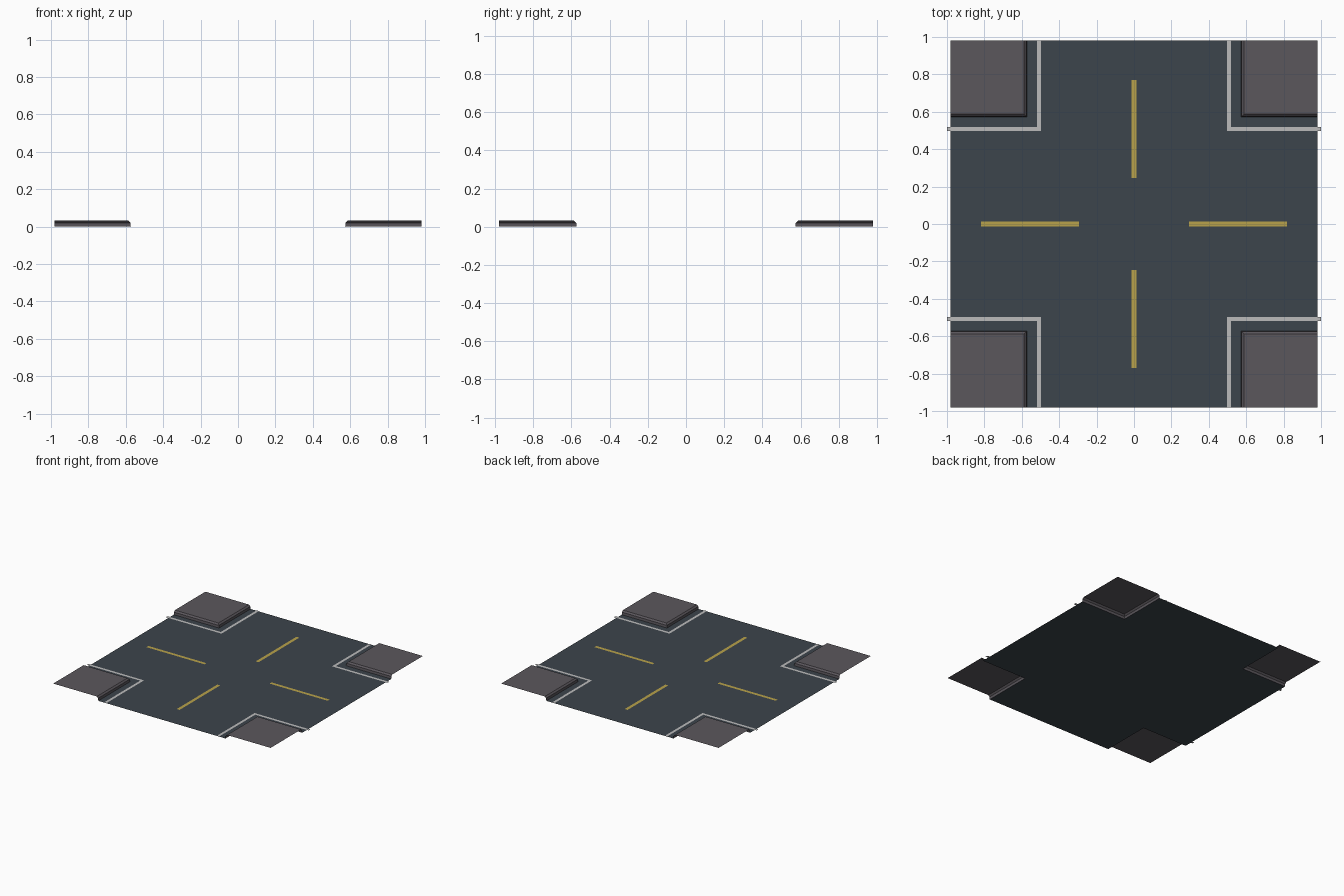
import bpy, bmesh

if "Cube" in bpy.data.objects:
    bpy.data.objects.remove(bpy.data.objects["Cube"])

EDGE = 0.98      # half width of the tile
CURB = 0.573     # where the curb rises from the road


def material(name, rgb):
    m = bpy.data.materials.new(name)
    m.diffuse_color = (*rgb, 1)
    m.use_nodes = True
    m.node_tree.nodes["Principled BSDF"].inputs["Base Color"].default_value = m.diffuse_color
    return m


ASPHALT = material("asphalt", (0.045, 0.058, 0.072))
PAVING = material("paving", (0.105, 0.095, 0.108))
WHITE = material("white_paint", (0.5, 0.5, 0.5))
YELLOW = material("yellow_paint", (0.48, 0.36, 0.07))


def build(name, quads, mat, mirror=(False, False)):
    bm = bmesh.new()
    for q in quads:
        bm.faces.new([bm.verts.new(p) for p in q])
    bmesh.ops.remove_doubles(bm, verts=bm.verts, dist=1e-5)
    mesh = bpy.data.meshes.new(name)
    bm.to_mesh(mesh)
    bm.free()
    mesh.materials.append(mat)
    ob = bpy.data.objects.new(name, mesh)
    bpy.context.collection.objects.link(ob)
    if any(mirror):
        mod = ob.modifiers.new("mirror", 'MIRROR')
        mod.use_axis = (*mirror, False)
        mod.use_clip = False
        mod.use_mirror_merge = False
    return ob


def rect(x0, x1, y0, y1, z):
    return [(x0, y0, z), (x1, y0, z), (x1, y1, z), (x0, y1, z)]


# Cross-shaped road surface, left open under the sidewalks
cuts = [-EDGE, -CURB, CURB, EDGE]
build("road", [rect(cuts[i], cuts[i + 1], cuts[j], cuts[j + 1], 0)
               for i in range(3) for j in range(3) if i == 1 or j == 1], ASPHALT)

# Corner sidewalks: bevelled curb profile (distance, height) swept round the corner
profile = [(CURB, 0), (CURB + 0.002, 0.02), (CURB + 0.014, 0.032)]
quads = []
for (a, za), (b, zb) in zip(profile, profile[1:]):
    quads.append([(a, EDGE, za), (a, a, za), (b, b, zb), (b, EDGE, zb)])
    quads.append([(a, a, za), (EDGE, a, za), (EDGE, b, zb), (b, b, zb)])
d, z = profile[-1]
quads.append(rect(d, EDGE, d, EDGE, z))
build("corner_sidewalks", quads, PAVING, (True, True))

# White edge lines, the ones along x overhang the tile slightly
P = 0.003
build("edge_lines", [rect(0.498, 0.519, 0.519, EDGE, P),
                     rect(0.498, 0.519, 0.498, 0.519, P),
                     rect(0.519, 1.0, 0.498, 0.519, P)], WHITE, (True, True))

# Yellow centre dashes
build("centre_dashes_x", [rect(0.294, 0.817, -0.013, 0.013, P)], YELLOW, (True, False))
build("centre_dashes_y", [rect(-0.013, 0.013, 0.247, 0.77, P)], YELLOW, (False, True))
